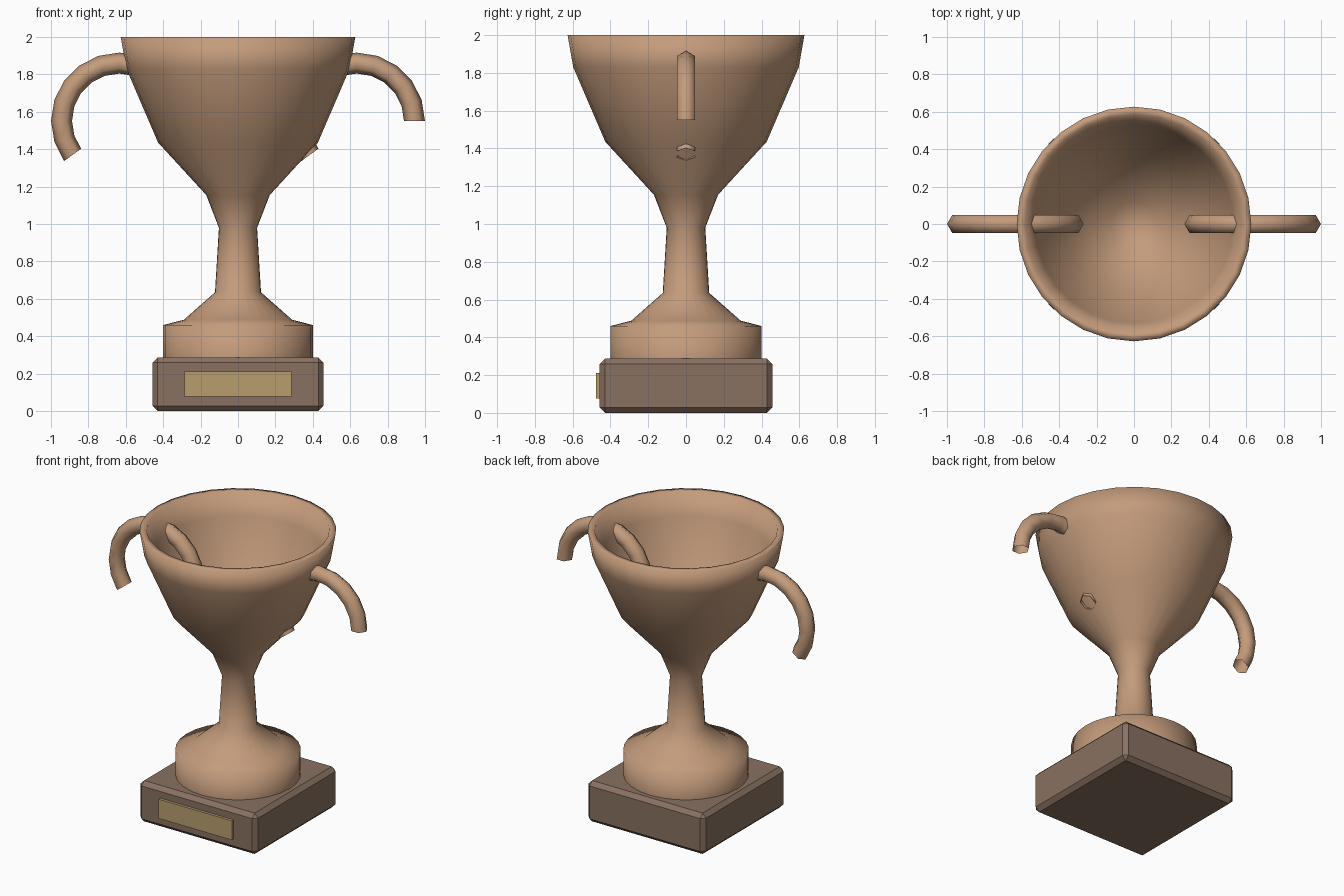
import bpy, bmesh, math
from mathutils import Vector

if "Cube" in bpy.data.objects:
    bpy.data.objects.remove(bpy.data.objects["Cube"])


def material(name, rgb):
    m = bpy.data.materials.new(name)
    m.diffuse_color = (*rgb, 1)
    m.use_nodes = True
    m.node_tree.nodes["Principled BSDF"].inputs["Base Color"].default_value = m.diffuse_color
    return m


bronze = material("bronze", (0.55, 0.33, 0.20))
wood = material("wood", (0.25, 0.165, 0.12))
brass = material("brass", (0.48, 0.34, 0.15))


def finish(bm, name, mat, smooth):
    bmesh.ops.recalc_face_normals(bm, faces=bm.faces)
    me = bpy.data.meshes.new(name)
    for f in bm.faces:
        f.smooth = smooth
    bm.to_mesh(me)
    bm.free()
    me.materials.append(mat)
    ob = bpy.data.objects.new(name, me)
    bpy.context.collection.objects.link(ob)
    return ob


def box(name, lo, hi, mat, bevel=0):
    bm = bmesh.new()
    bmesh.ops.create_cube(bm, size=1)
    lo, hi = Vector(lo), Vector(hi)
    for v in bm.verts:
        v.co = (lo + hi) / 2 + v.co * (hi - lo)
    if bevel:
        bmesh.ops.bevel(bm, geom=bm.edges[:], offset=bevel, segments=1,
                        affect='EDGES')
    return finish(bm, name, mat, False)


def lathe(name, profile, sides, mat):
    bm = bmesh.new()
    vs = [bm.verts.new((r, 0, z)) for r, z in profile]
    es = [bm.edges.new(p) for p in zip(vs, vs[1:])]
    bmesh.ops.spin(bm, geom=vs + es, cent=(0, 0, 0), axis=(0, 0, 1),
                   angle=math.tau, steps=sides)
    bmesh.ops.remove_doubles(bm, verts=bm.verts, dist=1e-4)
    return finish(bm, name, mat, True)


def arc_tube(name, cx, cz, major, minor, end, steps, sides, mat):
    """Open tube along an arc in the XZ plane."""
    bm = bmesh.new()
    rings = []
    for i in range(steps + 1):
        a = end * i / steps
        ring = []
        for j in range(sides):
            b = math.tau * j / sides
            r = major + minor * math.cos(b)
            ring.append(bm.verts.new((cx + r * math.cos(a), minor * math.sin(b),
                                      cz + r * math.sin(a))))
        rings.append(ring)
    for p, q in zip(rings, rings[1:]):
        for j in range(sides):
            k = (j + 1) % sides
            bm.faces.new((p[j], p[k], q[k], q[j]))
    return finish(bm, name, mat, True)


# Cup, stem and foot as one turned profile (inside of bowl last)
lathe("cup", [(0.40, 0.28), (0.40, 0.46), (0.29, 0.488), (0.123, 0.635),
              (0.102, 0.98), (0.17, 1.155), (0.427, 1.435), (0.597, 1.83),
              (0.627, 2.0), (0.583, 2.0), (0.53, 1.85), (0.375, 1.47),
              (0.12, 1.2), (0, 1.17)], 28, bronze)

# Handles: both arcs sweep the same way and pass through the bowl wall
for name, x in (("left_handle", -0.634), ("right_handle", 0.634)):
    arc_tube(name, x, 1.551, 0.309, 0.056, 1.2 * math.pi, 12, 6, bronze)

# Plinth and name plate
box("plinth", (-0.457, -0.457, 0), (0.457, 0.457, 0.287), wood, 0.028)
box("plate", (-0.285, -0.476, 0.077), (0.285, -0.44, 0.212), brass)
